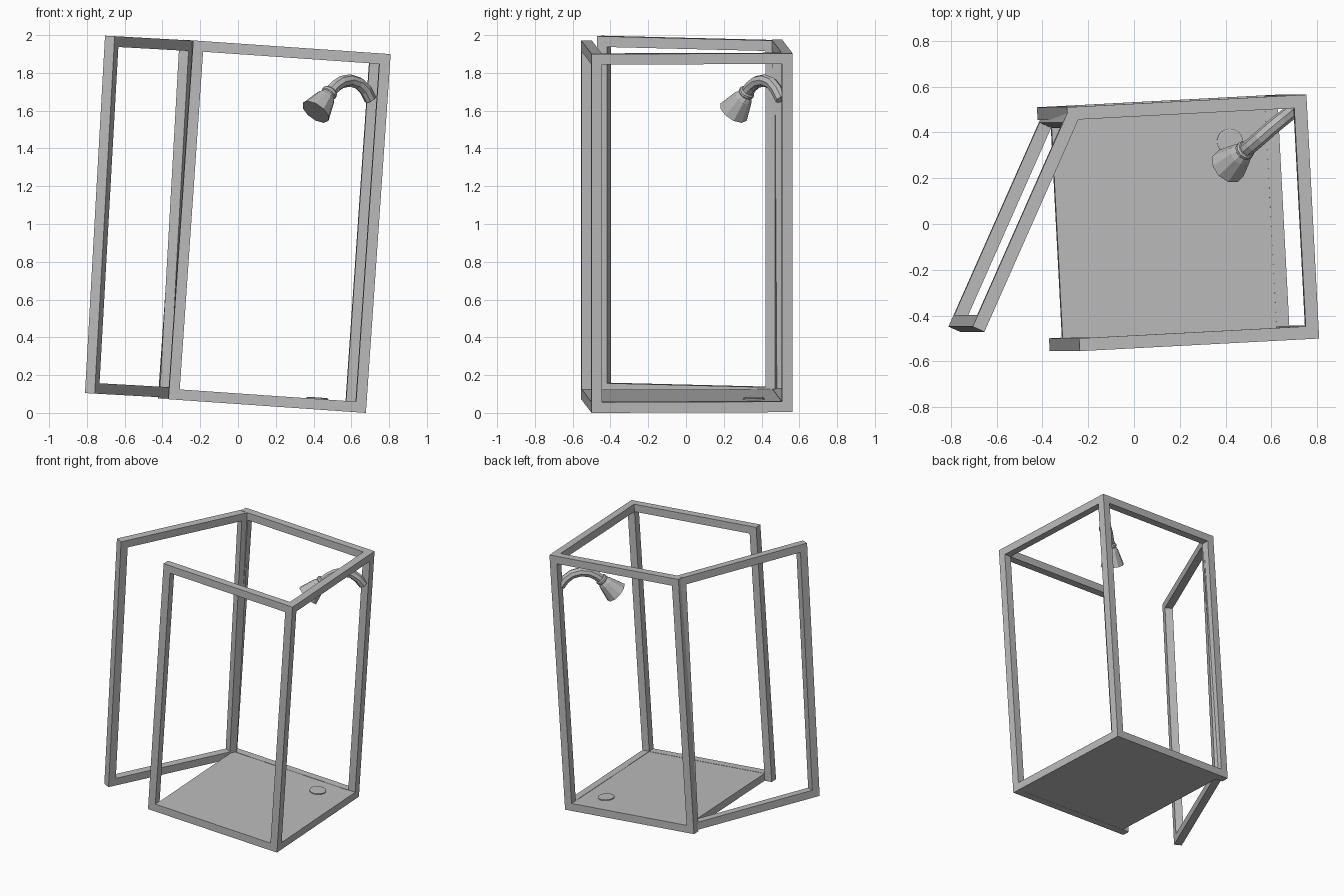
import bpy, bmesh
from mathutils import Vector, Matrix

if "Cube" in bpy.data.objects:
    bpy.data.objects.remove(bpy.data.objects["Cube"], do_unlink=True)

GREY = (0.5, 0.5, 0.5, 1)
mat = bpy.data.materials.new("plain grey")
mat.use_nodes = True
mat.diffuse_color = GREY
mat.node_tree.nodes["Principled BSDF"].inputs["Base Color"].default_value = GREY

W, D, H, T = 1.049, 1.066, 1.904, 0.056   # cabin size and bar thickness


def leaning(origin, along, up):
    """Placement matrix with x near `along` and z on `up`."""
    z = Vector(up).normalized()
    x = Vector(along)
    x = (x - z * x.dot(z)).normalized()
    m = Matrix((x, z.cross(x), z)).transposed().to_4x4()
    m.translation = origin
    return m


CABIN = leaning((0.677, -0.5, 0), (1.045, 0.055, -0.075), (0.0692, 0, 1))
DOOR = leaning((-0.81, -0.448, 0.105), (0.406, 0.917, -0.023), (0.056, 0, 1))


def add(name, bm, matrix):
    bmesh.ops.recalc_face_normals(bm, faces=bm.faces)
    me = bpy.data.meshes.new(name)
    bm.to_mesh(me)
    bm.free()
    me.materials.append(mat)
    ob = bpy.data.objects.new(name, me)
    bpy.context.collection.objects.link(ob)
    ob.matrix_world = matrix
    return ob


def frame(name, x0, width, height, y0, matrix):
    """Mitred rectangular frame standing in the local xz plane."""
    bm = bmesh.new()

    def ring(e):
        xs, zs = (x0 + e, x0 + width - e), (e, height - e)
        return [bm.verts.new((xs[i], y0, zs[j])) for i, j in ((0, 0), (1, 0), (1, 1), (0, 1))]

    outer, inner = ring(0), ring(T)
    for i in range(4):
        j = (i + 1) % 4
        bm.faces.new((outer[i], outer[j], inner[j], inner[i]))
    ext = bmesh.ops.extrude_face_region(bm, geom=bm.faces[:])
    verts = [v for v in ext["geom"] if isinstance(v, bmesh.types.BMVert)]
    bmesh.ops.translate(bm, vec=(0, T, 0), verts=verts)
    return add(name, bm, matrix)


def box(name, lo, hi, matrix):
    bm = bmesh.new()
    bmesh.ops.create_cube(bm, size=1)
    lo, hi = Vector(lo), Vector(hi)
    bmesh.ops.scale(bm, vec=hi - lo, verts=bm.verts)
    bmesh.ops.translate(bm, vec=(lo + hi) / 2, verts=bm.verts)
    return add(name, bm, matrix)


def lathe(name, profile, sides, matrix):
    """Solid of revolution about local z from (radius, z) pairs."""
    bm = bmesh.new()
    rings = []
    for r, z in profile:
        c = bmesh.ops.create_circle(bm, segments=sides, radius=r,
                                    matrix=Matrix.Translation((0, 0, z)))
        rings.append(c["verts"])
    for a, b in zip(rings, rings[1:]):
        for i in range(sides):
            j = (i + 1) % sides
            bm.faces.new((a[i], a[j], b[j], b[i]))
    bm.faces.new(rings[0])
    bm.faces.new(rings[-1])
    return add(name, bm, matrix)


# Cabin frames, the side rails joining them, and the open door
frame("front_frame", -W, W, H, 0, CABIN)
frame("back_frame", -W, W, H, D - T, CABIN)
for name, z in (("lower_side_rail", 0), ("upper_side_rail", H - T)):
    box(name, (-T, T, z), (0, D - T, z + T), CABIN)
frame("door_frame", 0, 1.03, 1.895, -T, DOOR)

# Floor tray, open towards the door
box("floor", (T - W, T, 0.001), (-T, D - T, T - 0.002), CABIN)

# Drain cover
spot = CABIN @ Matrix.Translation((-0.217, 0.872, T - 0.003))
lathe("drain", [(0.057, 0), (0.057, 0.008), (0.05, 0.011)], 24, spot)

# Curved shower arm
path = [(0.7, 0.505, 1.66), (0.675, 0.48, 1.71), (0.64, 0.452, 1.745),
        (0.595, 0.415, 1.76), (0.55, 0.375, 1.752), (0.515, 0.345, 1.728),
        (0.48, 0.317, 1.69)]
cu = bpy.data.curves.new("shower_arm", "CURVE")
cu.dimensions = "3D"
cu.bevel_depth = 0.033
cu.bevel_resolution = 2
cu.use_fill_caps = True
sp = cu.splines.new("POLY")
sp.points.add(len(path) - 1)
for p, co in zip(sp.points, path):
    p.co = (*co, 1)
sp.use_smooth = False
cu.materials.append(mat)
arm = bpy.data.objects.new("shower_arm", cu)
bpy.context.collection.objects.link(arm)
bpy.context.view_layer.objects.active = arm
arm.select_set(True)
bpy.ops.object.convert(target="MESH")

# Shower head: collar and flared cone along the end of the arm
head = leaning((0.485, 0.322, 1.697), (1, -1, 0), (-0.075, -0.07, -0.105))
lathe("shower_collar", [(0.036, -0.012), (0.043, -0.004), (0.043, 0.01), (0.036, 0.018)], 12, head)
lathe("shower_head", [(0.038, 0.014), (0.052, 0.04), (0.083, 0.145)], 10, head)
